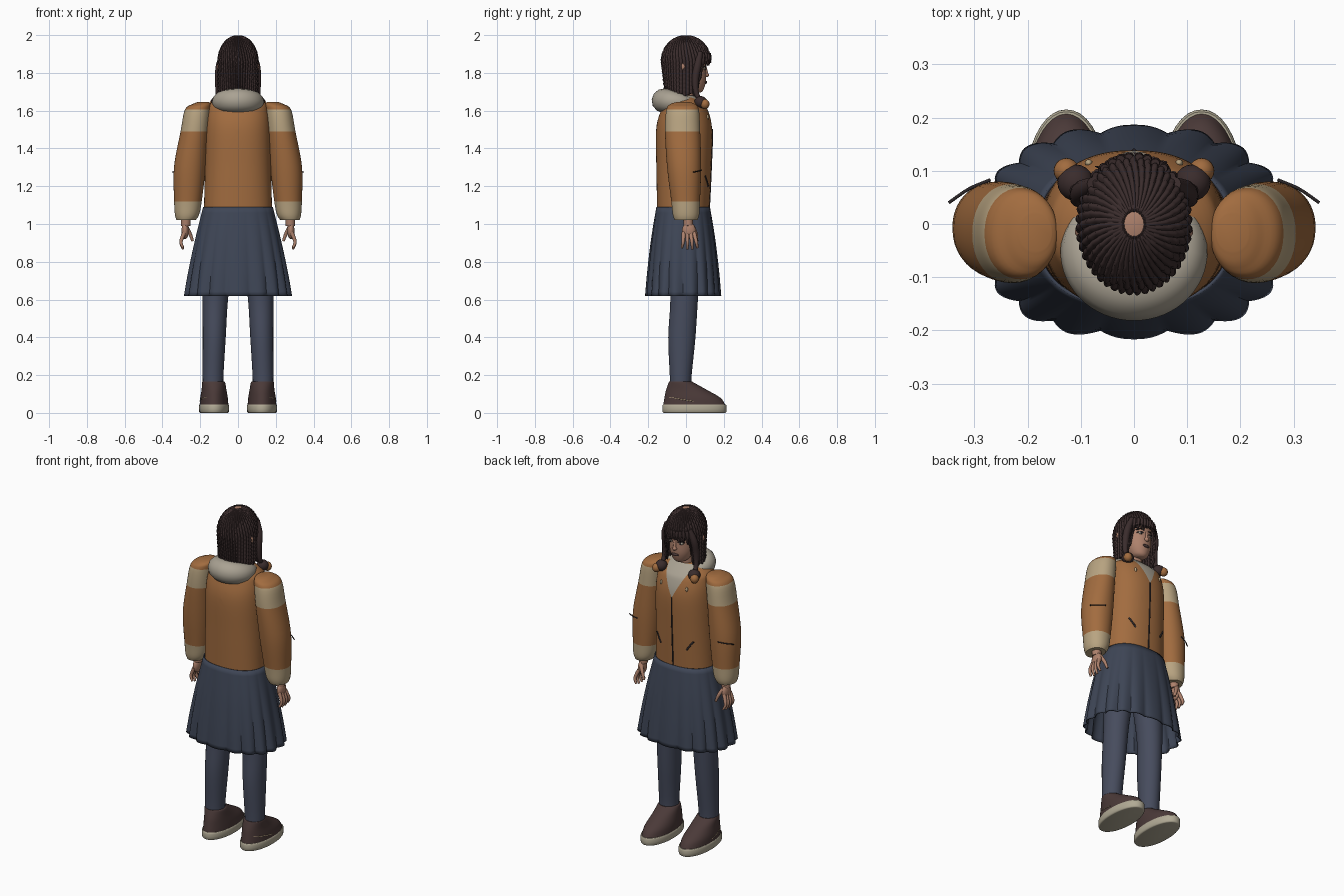
import bpy, bmesh
from math import sin, cos, pi, radians, acos, sqrt, copysign
from mathutils import Vector

if "Cube" in bpy.data.objects:
    bpy.data.objects.remove(bpy.data.objects["Cube"])


def material(name, *rgb):
    m = bpy.data.materials.new(name)
    m.use_nodes = True
    m.diffuse_color = (*rgb, 1)
    m.node_tree.nodes["Principled BSDF"].inputs["Base Color"].default_value = (*rgb, 1)
    return m


ORANGE = material("jacket orange", .36, .15, .05)
CREAM = material("sleeve cream", .48, .37, .22)
FLEECE = material("hood fleece", .40, .36, .29)
SKIRT = material("skirt blue", .048, .06, .092)
TIGHTS = material("tights blue", .062, .072, .11)
SHOE = material("shoe brown", .07, .042, .04)
SOLE = material("sole cream", .44, .40, .30)
SKIN = material("skin", .42, .22, .15)
HAIR = material("hair dark brown", .042, .025, .025)
TRIM = material("trim dark", .025, .02, .022)
SIDES = (("left", 1), ("right", -1))


def finish(name, bm, mats, rule=None, angle=40):
    bmesh.ops.recalc_face_normals(bm, faces=bm.faces)
    for f in bm.faces:
        f.smooth = True
        if rule:
            f.material_index = rule(f.calc_center_median())
    me = bpy.data.meshes.new(name)
    bm.to_mesh(me)
    bm.free()
    for m in mats:
        me.materials.append(m)
    me.set_sharp_from_angle(angle=radians(angle))
    ob = bpy.data.objects.new(name, me)
    bpy.context.collection.objects.link(ob)
    return ob


def spline(keys, steps):
    """Smooth curve through rows of numbers."""
    out = []
    for i in range(len(keys) - 1):
        a, b, c, d = (keys[min(max(i + j, 0), len(keys) - 1)] for j in (-1, 0, 1, 2))
        for k in range(steps):
            t = k / steps
            out.append([q + .5 * t * (r - p + t * (2*p - 5*q + 4*r - s + t * (3*(q - r) + s - p)))
                        for p, q, r, s in zip(a, b, c, d)])
    return out + [list(keys[-1])]


def skin_rings(bm, rings):
    rows = [[bm.verts.new(p) for p in ring] for ring in rings]
    for a, b in zip(rows, rows[1:]):
        for i in range(len(a)):
            j = (i + 1) % len(a)
            bm.faces.new((a[i], a[j], b[j], b[i]))
    return rows


def loft(name, keys, mats, rule=None, n=40, steps=5, power=2, ripple=None, cap=True, cuts=()):
    """Stack of rounded sections: height, centre x, centre y, radius x, radius y."""
    rows = spline(keys, steps)
    rings = []
    for k, (z, cx, cy, rx, ry) in enumerate(rows):
        ring = []
        for i in range(n):
            a = 2 * pi * i / n
            g = 1 + (ripple(a, k / (len(rows) - 1)) if ripple else 0)
            x, y = (copysign(abs(v) ** (2 / power), v) for v in (cos(a), sin(a)))
            ring.append((cx + rx * g * x, cy + ry * g * y, z))
        rings.append(ring)
    bm = bmesh.new()
    ends = skin_rings(bm, rings)
    if cap:
        bm.faces.new(ends[0])
        bm.faces.new(ends[-1])
    for co, no in cuts:
        bmesh.ops.bisect_plane(bm, geom=bm.verts[:] + bm.edges[:] + bm.faces[:],
                               plane_co=co, plane_no=no)
    return finish(name, bm, mats, rule)


def tube(name, keys, mat, steps=5, cyclic=False):
    """Round tube through x, y, z, radius."""
    pts = spline(keys, steps)
    cu = bpy.data.curves.new(name, "CURVE")
    cu.dimensions, cu.bevel_depth, cu.bevel_resolution, cu.use_fill_caps = "3D", 1, 4, True
    sp = cu.splines.new("POLY")
    sp.points.add(len(pts) - 1)
    for p, (x, y, z, r) in zip(sp.points, pts):
        p.co, p.radius = (x, y, z, 1), r
    sp.use_cyclic_u, sp.use_smooth = cyclic, True
    cu.materials.append(mat)
    ob = bpy.data.objects.new(name, cu)
    bpy.context.collection.objects.link(ob)
    bpy.ops.object.select_all(action="DESELECT")
    ob.select_set(True)
    bpy.context.view_layer.objects.active = ob
    bpy.ops.object.convert(target="MESH")


def ball(name, at, size, mat):
    bm = bmesh.new()
    bmesh.ops.create_uvsphere(bm, u_segments=20, v_segments=12, radius=1)
    for v in bm.verts:
        v.co = Vector(at) + Vector(a * b for a, b in zip(v.co, size))
    return finish(name, bm, [mat])


def on_face(ob, x, z):
    """Point on the +y side of a part."""
    bpy.context.view_layer.update()
    return ob.ray_cast((x, 1, z), (0, -1, 0))[1]


# Jacket body with a fleece V at the neck
V_LOW = (0, 0, 1.5)
torso = loft("jacket_body", [
    (1.085, 0, -.015, .18, .138), (1.3, 0, -.012, .175, .145), (1.5, 0, -.01, .172, .148),
    (1.6, 0, -.008, .162, .125), (1.64, 0, -.01, .145, .1), (1.68, 0, -.015, .08, .06)],
    [ORANGE, FLEECE], lambda c: int(c.y > 0 and c.z > 1.5 + 2 * abs(c.x)),
    n=64, power=2.3, cuts=[(V_LOW, (2, 0, -1)), (V_LOW, (-2, 0, -1))])
tube("jacket_zip", [(*on_face(torso, 0, 1.09 + .069 * i), .004) for i in range(7)], TRIM)

# Hood rolled around the neck
ring = []
for i in range(33):
    a = 2 * pi * i / 32
    back = (1 - sin(a)) / 2
    ring.append((.088 * cos(a), -.037 + .08 * sin(a), 1.635 + .018 * back, .024 + .041 * back ** .7))
tube("hood", ring[:-1], FLEECE, 2, True)

# Skirt with pleats
skirt = loft("skirt", [
    (1.09, 0, -.015, .185, .142), (.92, 0, -.015, .226, .168),
    (.75, 0, -.015, .26, .186), (.62, 0, -.015, .28, .195)],
    [SKIRT], n=180, steps=4, power=2.4, cap=False,
    ripple=lambda a, t: t * (.07 * abs(cos(9 * (a - pi / 2))) - .035))
skirt.modifiers.new("cloth", "SOLIDIFY").thickness = .006

for side, s in SIDES:
    def M(rows):
        return [(r[0], s * r[1], *r[2:]) for r in rows]

    # Sleeve with cream shoulder band and cuff
    loft(side + "_sleeve", M([
        (1.645, .185, -.016, .03, .035), (1.635, .192, -.017, .048, .065),
        (1.605, .213, -.018, .068, .086), (1.49, .23, -.018, .074, .093),
        (1.3, .255, -.01, .084, .09), (1.12, .265, -.002, .073, .076),
        (1.05, .27, 0, .064, .07), (1.02, .275, 0, .05, .06)]),
        [ORANGE, CREAM], lambda c: int(1.49 < c.z < 1.605 or c.z < 1.12), power=2.1)
    tube(side + "_sleeve_cord", [(s * .27, .083, 1.285, .003), (s * .31, .066, 1.28, .003),
                                 (s * .348, .04, 1.275, .003)], TRIM)
    # Pocket slash and drawstring toggle
    tube(side + "_pocket", [(*on_face(torso, s * (.085 + .012 * i), 1.2 + .018 * i), .005)
                            for i in range(4)], TRIM)
    ball(side + "_toggle", on_face(torso, s * .085, 1.565), (.007, .007, .014), CREAM)

    # Hand
    tube(side + "_wrist", [(s * .275, .01, 1.04, .027), (s * .277, .012, .99, .025)], SKIN)
    ball(side + "_palm", (s * .28, .015, .965), (.019, .036, .045), SKIN)
    for i in range(4):
        y = -.012 + .018 * i
        end = .862 + .008 * abs(i - 1.5)
        tube(f"{side}_finger_{i + 1}", [(s * .284, y, .955, .011), (s * .302, y * 1.3, .905, .009),
                                        (s * .29, y * 1.5 - .003, end, .006)], SKIN)
    tube(side + "_thumb", [(s * .275, .035, .985, .012), (s * .255, .052, .95, .01),
                           (s * .24, .058, .91, .007)], SKIN)

    # Leg
    loft(side + "_leg", M([
        (.13, .132, -.028, .054, .057), (.2, .132, -.028, .055, .058), (.4, .126, -.022, .061, .072),
        (.6, .12, -.01, .067, .073), (.8, .105, -.008, .078, .085), (1.02, .09, -.012, .085, .1)]),
        [TIGHTS])
    # Shoe
    loft(side + "_sole", M([
        (0, .127, .045, .072, .162), (.006, .127, .045, .079, .169),
        (.036, .127, .045, .08, .17), (.045, .127, .045, .076, .166)]), [SOLE], steps=2, power=2.1)
    shoe = loft(side + "_shoe", M([
        (.043, .127, .044, .076, .164), (.08, .127, .034, .073, .148),
        (.12, .127, .004, .066, .11), (.16, .129, -.025, .061, .067),
        (.167, .13, -.028, .056, .06)]), [SHOE])
    bpy.context.view_layer.update()
    tube(side + "_shoe_stitch", [(*shoe.ray_cast((s, y, .068 - .17 * y), (-s, 0, 0))[1], .002)
                                 for y in (-.09, -.045, 0, .04)], CREAM)

# Head
tube("neck", [(0, -.005, 1.6, .05), (0, .0, 1.76, .047)], SKIN)
head = loft("head", [
    (1.697, 0, .055, .022, .025), (1.712, 0, .045, .045, .048), (1.76, 0, .033, .068, .073),
    (1.83, 0, .014, .08, .092), (1.92, 0, .005, .082, .098), (1.972, 0, 0, .052, .062),
    (1.994, 0, 0, .022, .026)], [SKIN])
ball("nose", (0, .108, 1.789), (.014, .014, .012), SKIN)
tube("nose_bridge", [(0, .101, 1.835, .007), (0, .109, 1.795, .009)], SKIN)
ball("lips", on_face(head, 0, 1.75), (.023, .008, .008), SHOE)
for side, s in SIDES:
    eye = on_face(head, s * .034, 1.823)
    ball(side + "_eye", eye, (.016, .006, .008), FLEECE)
    ball(side + "_iris", eye + Vector((0, .003, 0)), (.007, .005, .007), TRIM)
    tube(side + "_eyelid", [(*on_face(head, s * x, z), .003)
                            for x, z in ((.017, 1.826), (.034, 1.833), (.052, 1.825))], TRIM)
    tube(side + "_brow", [(*on_face(head, s * x, z), .004)
                          for x, z in ((.014, 1.844), (.035, 1.851), (.056, 1.843))], TRIM)
    ball(side + "_ear", (s * .103, -.015, 1.833), (.008, .01, .018), SKIN)

# Braided hair: ridged cap with an open crown, short fringe and long back
STRANDS, PER = 44, 6
N = STRANDS * PER


def hair_ring(k):
    pts = []
    for i in range(N):
        a = 2 * pi * i / N
        away = min(a, 2 * pi - a)
        t = min(max((away - .75) / .4, 0), 1)
        hem = 1.86 - .17 * t * t * (3 - 2 * t) - .007 * (i // PER % 3)
        if k <= 18:
            lift = acos(.19) * (1 - k / 18)
            f, z = cos(lift), 1.86 + .14 * sin(lift)
        else:
            z = 1.86 + (hem - 1.86) * (k - 18) / 24
            f = 1 - 1.3 * (1.86 - z) * (cos(a) < -.3) * (-cos(a) - .3)
        knot = .006 * abs(sin(STRANDS * a / 2)) + .002 * sin(k * pi / 1.5 + (i // PER) * pi)
        f += (knot / .11 - .03) * min(1, f * 1.6)
        twist = a + .25 * max(0, 1 - k / 18)
        pts.append((f * .106 * sin(twist), f * .13 * cos(twist), z))
    return pts


bm = bmesh.new()
skin_rings(bm, [hair_ring(k) for k in range(43)])
hair = finish("braided_hair", bm, [HAIR], angle=60)
thick = hair.modifiers.new("thickness", "SOLIDIFY")
thick.thickness = .008

# Front locks tied with round bobbles
for side, s in SIDES:
    tube(side + "_lock", [
        (s * .075, .075, 1.91, .014), (s * .097, .062, 1.84, .02), (s * .102, .05, 1.77, .019),
        (s * .106, .053, 1.7, .014), (s * .109, .075, 1.65, .012)], HAIR)
    ball(side + "_lock_end", (s * .11, .078, 1.645), (.034, .034, .032), HAIR)
    ball(side + "_bobble", (s * .127, .1, 1.635), (.024, .024, .026), ORANGE)
    for i in range(5):
        x = s * (.01 + .016 * i)
        y = .13 * sqrt(1 - (x / .106) ** 2)
        tube(f"{side}_fringe_{i + 1}", [(x * .95, y * .96, 1.905, .008), (x, y * .98, 1.875, .008),
                                        (x * 1.03, y * .95, 1.85 - .006 * i, .003)], HAIR)
